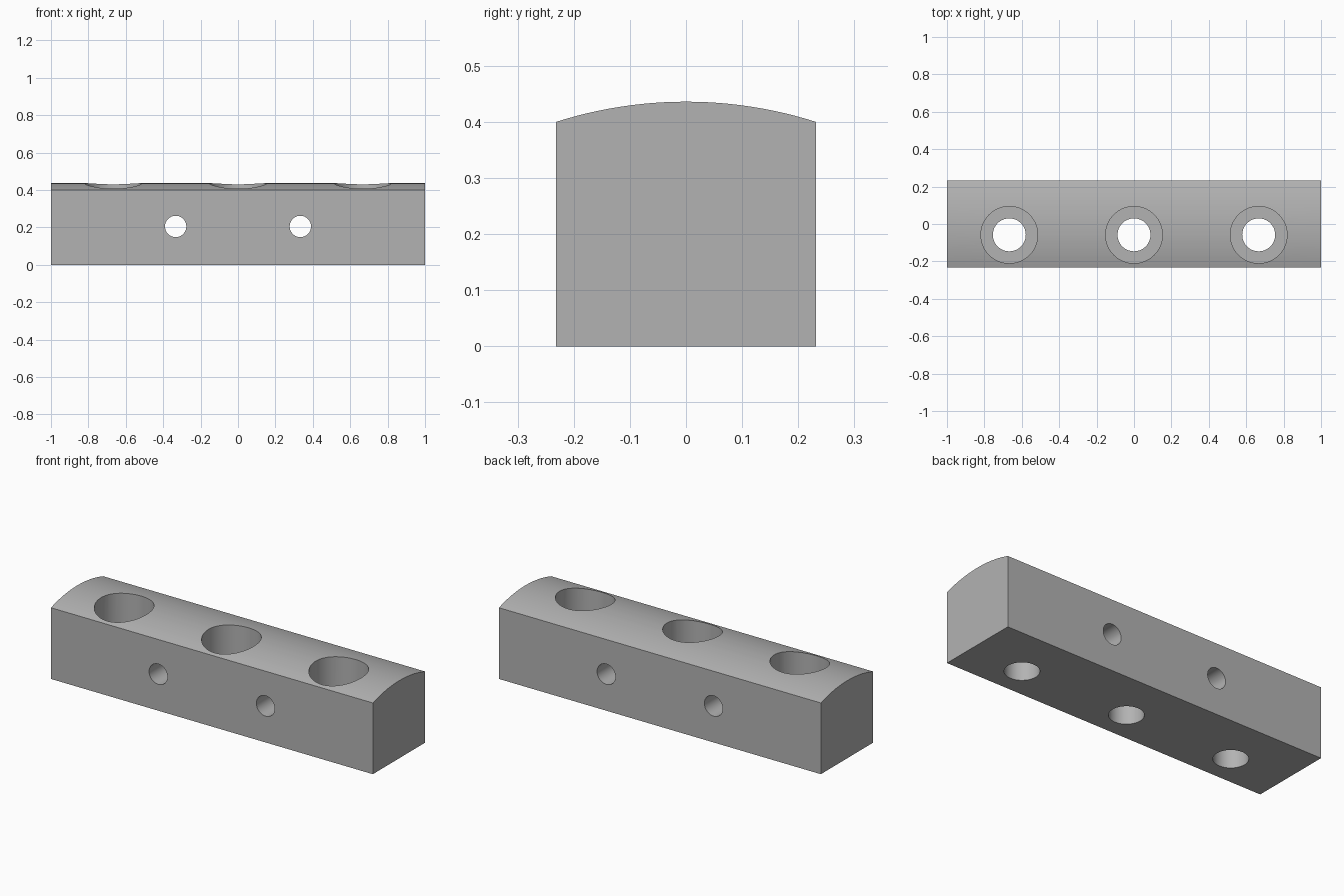
import bpy, bmesh, math
from mathutils import Matrix, Vector

if "Cube" in bpy.data.objects:
    bpy.data.objects.remove(bpy.data.objects["Cube"], do_unlink=True)

HALF_W, SIDE_H, CROWN = 0.2315, 0.4, 0.036
BOLT_Y = -0.058
SIDE_HOLE_Z = 0.205

# Plain grey metal
grey = bpy.data.materials.new("grey_metal")
grey.use_nodes = True
colour = (0.45, 0.45, 0.45, 1)
grey.diffuse_color = colour
grey.node_tree.nodes["Principled BSDF"].inputs["Base Color"].default_value = colour


def make_object(name, bm):
    bmesh.ops.recalc_face_normals(bm, faces=bm.faces)
    mesh = bpy.data.meshes.new(name)
    bm.to_mesh(mesh)
    bm.free()
    mesh.materials.append(grey)
    obj = bpy.data.objects.new(name, mesh)
    bpy.context.collection.objects.link(obj)
    return obj


def cylinder_cutter(name, radius, start, end):
    start, end = Vector(start), Vector(end)
    axis = end - start
    turn = axis.to_track_quat('Z', 'Y').to_matrix().to_4x4()
    bm = bmesh.new()
    bmesh.ops.create_cone(bm, cap_ends=True, segments=64, radius1=radius, radius2=radius,
                          depth=axis.length,
                          matrix=Matrix.Translation((start + end) / 2) @ turn)
    return make_object(name, bm)


# Bar: rectangular section with a crowned top, extruded along x
radius = (HALF_W ** 2 + CROWN ** 2) / (2 * CROWN)
sweep = math.asin(HALF_W / radius)
steps = 24
profile = [(-HALF_W, 0), (HALF_W, 0)]
for i in range(steps + 1):
    a = sweep * (1 - 2 * i / steps)
    profile.append((radius * math.sin(a), SIDE_H + CROWN - radius + radius * math.cos(a)))
bm = bmesh.new()
section = bm.faces.new([bm.verts.new((-1, y, z)) for y, z in profile])
extruded = bmesh.ops.extrude_face_region(bm, geom=[section], use_keep_orig=True)
bmesh.ops.translate(bm, vec=(2, 0, 0),
                    verts=[g for g in extruded["geom"] if isinstance(g, bmesh.types.BMVert)])
bar = make_object("crowned_bar", bm)

# Counterbored bolt holes from the top, plain cross holes through the sides
cutters = []
for x in (-2 / 3, 0, 2 / 3):
    cutters.append(cylinder_cutter("bolt_hole_cutter", 0.088, (x, BOLT_Y, -0.1), (x, BOLT_Y, 0.6)))
    cutters.append(cylinder_cutter("counterbore_cutter", 0.152, (x, BOLT_Y, 0.2), (x, BOLT_Y, 0.6)))
for x in (-1 / 3, 1 / 3):
    cutters.append(cylinder_cutter("cross_hole_cutter", 0.057,
                                   (x, -0.4, SIDE_HOLE_Z), (x, 0.4, SIDE_HOLE_Z)))

bpy.context.view_layer.objects.active = bar
bar.select_set(True)
for cutter in cutters:
    mod = bar.modifiers.new("hole", 'BOOLEAN')
    mod.operation = 'DIFFERENCE'
    mod.solver = 'EXACT'
    mod.object = cutter
    bpy.ops.object.modifier_apply(modifier=mod.name)
for cutter in cutters:
    bpy.data.objects.remove(cutter, do_unlink=True)

# Smooth crown and hole walls, crisp edges
bpy.ops.object.shade_smooth_by_angle(angle=math.radians(15))
